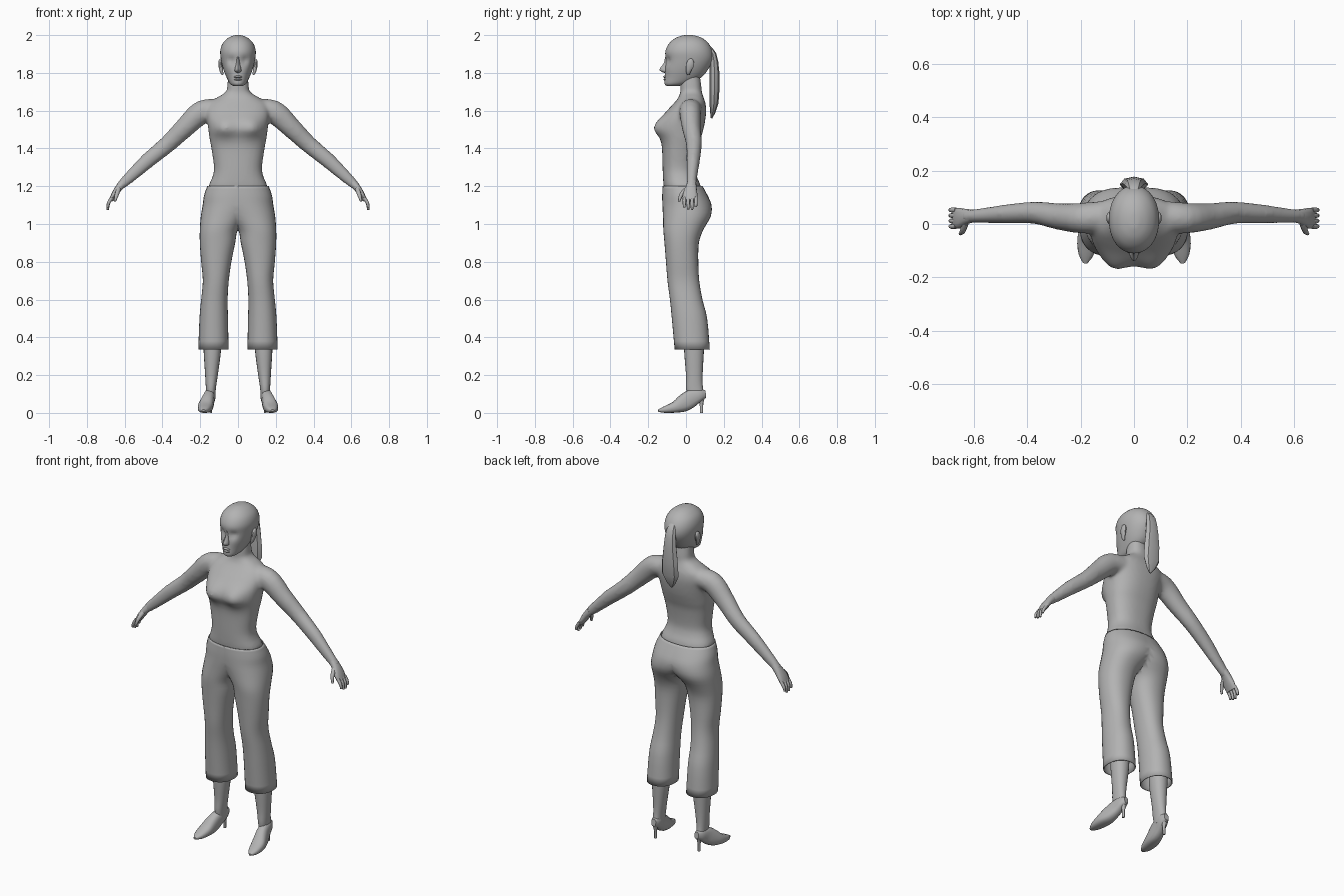
import bpy, bmesh, math
from mathutils import Vector

cube = bpy.data.objects.get("Cube")
if cube:
    bpy.data.objects.remove(cube, do_unlink=True)

grey = bpy.data.materials.new("plain grey")
grey.use_nodes = True
GREY = (0.45, 0.45, 0.45, 1)
grey.diffuse_color = GREY
grey.node_tree.nodes["Principled BSDF"].inputs["Base Color"].default_value = GREY


def spline(rows, steps):
    """Catmull-Rom interpolation between rows of numbers."""
    out = []
    for i in range(len(rows) - 1):
        a, b, c, d = (rows[max(0, min(len(rows) - 1, i + k))] for k in (-1, 0, 1, 2))
        for s in range(steps):
            t = s / steps
            out.append([q + 0.5 * t * (r - p + t * (2 * p - 5 * q + 4 * r - w + t * (3 * (q - r) + w - p)))
                        for p, q, r, w in zip(a, b, c, d)])
    return out + [list(rows[-1])]


def ring(center, u, v, sides, power):
    pts = []
    for i in range(sides):
        c, s = math.cos(math.tau * i / sides), math.sin(math.tau * i / sides)
        pts.append(center + u * math.copysign(abs(c) ** (2 / power), c)
                   + v * math.copysign(abs(s) ** (2 / power), s))
    return pts


def loft(bm, rings, caps=True):
    vs = [[bm.verts.new(p) for p in r] for r in rings]
    n = len(vs[0])
    for a, b in zip(vs, vs[1:]):
        for i in range(n):
            bm.faces.new((a[i], a[(i + 1) % n], b[(i + 1) % n], b[i]))
    if caps:
        bm.faces.new(vs[0][::-1])
        bm.faces.new(vs[-1])


def stack(bm, rows, sides=24, steps=3, power=2.2, caps=True):
    """Level sections: height, x range, y range."""
    rings = []
    for z, x0, x1, y0, y1 in spline(rows, steps):
        rings.append(ring(Vector(((x0 + x1) / 2, (y0 + y1) / 2, z)),
                          Vector(((x1 - x0) / 2, 0, 0)), Vector((0, (y1 - y0) / 2, 0)), sides, power))
    loft(bm, rings, caps)


def even(rows):
    return [(z, -w, w, y0, y1) for z, w, y0, y1 in rows]


def tube(bm, rows, ref, sides=12, steps=3, power=2):
    """Sections along a path: position, radius along ref, radius across."""
    pts = spline(rows, steps)
    mids = [Vector(p[:3]) for p in pts]
    rings = []
    for i, p in enumerate(pts):
        t = (mids[min(i + 1, len(mids) - 1)] - mids[max(i - 1, 0)]).normalized()
        u = (Vector(ref) - t * t.dot(Vector(ref))).normalized()
        rings.append(ring(mids[i], u * p[3], t.cross(u) * p[4], sides, power))
    loft(bm, rings)


def bump(bm, at, push, radius):
    for v in bm.verts:
        d = (v.co - Vector(at)).length / radius
        v.co += Vector(push) * math.exp(-d * d)


def finish(name, bm, mirror=False, angle=50):
    bmesh.ops.recalc_face_normals(bm, faces=bm.faces[:])
    mesh = bpy.data.meshes.new(name)
    bm.to_mesh(mesh)
    bm.free()
    obj = bpy.data.objects.new(name, mesh)
    bpy.context.collection.objects.link(obj)
    mesh.materials.append(grey)
    bpy.ops.object.select_all(action='DESELECT')
    obj.select_set(True)
    bpy.context.view_layer.objects.active = obj
    bpy.ops.object.shade_smooth_by_angle(angle=math.radians(angle))
    if mirror:
        obj.modifiers.new("mirror", 'MIRROR')
    return obj


# Torso, neck and arms, fused into one skin
bm = bmesh.new()
stack(bm, even([
    (1.14, .15, -.105, .08), (1.2, .155, -.118, .078), (1.25, .135, -.122, .058),
    (1.3, .127, -.124, .05), (1.4, .141, -.127, .062), (1.45, .15, -.134, .077),
    (1.5, .157, -.15, .092), (1.55, .164, -.138, .102), (1.6, .168, -.1, .107),
    (1.64, .155, -.064, .103), (1.67, .11, -.04, .093), (1.7, .064, -.03, .084),
    (1.74, .056, -.03, .08), (1.81, .05, -.02, .07)]), sides=40, steps=4, power=2.4)
for s in (1, -1):
    bump(bm, (s * .08, -.155, 1.51), (0, -.03, 0), .058)
for s in (1, -1):
    tube(bm, [(s * .09, .03, 1.61, .06, .05), (s * .19, .022, 1.593, .058, .062),
              (s * .28, .028, 1.512, .05, .054), (s * .37, .042, 1.425, .042, .046),
              (s * .475, .038, 1.338, .036, .041), (s * .56, .032, 1.26, .029, .033),
              (s * .63, .028, 1.195, .025, .022)], (0, 1, 0), sides=16, steps=4)
body = finish("torso_and_arms", bm)
remesh = body.modifiers.new("fuse", 'REMESH')
remesh.mode = 'VOXEL'
remesh.voxel_size = 0.01
remesh.use_smooth_shade = True
soften = body.modifiers.new("soften", 'SMOOTH')
soften.factor = 0.5
soften.iterations = 6

# Hands
bm = bmesh.new()
tube(bm, [(.605, .03, 1.22, .024, .022), (.632, .027, 1.19, .03, .019),
          (.655, .022, 1.155, .039, .016), (.672, .022, 1.125, .037, .011)], (0, 1, 0), power=2.4)
for k, tip in enumerate((1.088, 1.078, 1.075, 1.09)):
    y = -.009 + k * .0205
    tube(bm, [(.667, y, 1.14, .009, .009), (.685, y, 1.112, .009, .009),
              (.69, y, tip, .006, .006)], (0, 1, 0), sides=8)
tube(bm, [(.632, .005, 1.185, .013, .013), (.642, -.025, 1.155, .011, .011),
          (.652, -.037, 1.12, .006, .006)], (1, 0, 0), sides=8)
finish("hands", bm, mirror=True)

# Trousers: one leg cut at the middle, then mirrored
bm = bmesh.new()
stack(bm, [
    (1.2, -.163, .163, -.124, .088), (1.15, -.15, .18, -.126, .115),
    (1.1, -.12, .187, -.125, .135), (1.04, -.06, .197, -.122, .131),
    (.97, 0, .202, -.12, .092), (.9, .015, .202, -.114, .068), (.8, .035, .195, -.106, .065),
    (.7, .049, .186, -.098, .07), (.6, .055, .195, -.085, .087),
    (.5, .053, .204, -.075, .112), (.335, .05, .21, -.06, .126)], sides=32, caps=False)
bmesh.ops.bisect_plane(bm, geom=bm.verts[:] + bm.edges[:] + bm.faces[:],
                       plane_co=(0, 0, 0), plane_no=(1, 0, 0), clear_inner=True)
trousers = finish("trousers", bm, mirror=True)
cloth = trousers.modifiers.new("cloth", 'SOLIDIFY')
cloth.thickness = 0.005
cloth.offset = -1

# Lower legs
bm = bmesh.new()
stack(bm, [(.45, .088, .186, -.012, .1), (.33, .09, .182, -.01, .095), (.2, .107, .174, 0, .088),
           (.13, .117, .17, 0, .09), (.08, .12, .168, .01, .1)], sides=20)
finish("lower_legs", bm, mirror=True)

# Shoes with thin heels
bm = bmesh.new()
tube(bm, [(.183, -.147, .012, .008, .006), (.18, -.115, .017, .028, .017),
          (.174, -.06, .03, .039, .03), (.164, -.015, .05, .036, .045),
          (.153, .03, .078, .03, .046), (.145, .075, .095, .027, .032),
          (.142, .104, .1, .014, .02)], (1, 0, 0), sides=16, power=2.6)
tube(bm, [(.144, .083, .085, .019, .018), (.144, .082, .05, .009, .01),
          (.144, .082, 0, .007, .008)], (1, 0, 0), sides=8)
for v in bm.verts:
    v.co.z = max(v.co.z, 0)
finish("shoes", bm, mirror=True)

# Head with eye hollows, brow and cheeks
bm = bmesh.new()
stack(bm, even([
    (1.73, .022, -.1, -.045), (1.742, .042, -.113, .015), (1.775, .06, -.113, .08),
    (1.82, .078, -.11, .118), (1.87, .09, -.108, .142), (1.915, .094, -.109, .14),
    (1.955, .082, -.09, .12), (1.983, .055, -.058, .088), (1.997, .025, -.022, .05),
    (2, .006, 0, .02)]), sides=40, steps=4, power=2.1)
for s in (1, -1):
    bump(bm, (s * .036, -.1, 1.865), (0, .014, 0), .02)
    bump(bm, (s * .045, -.09, 1.82), (0, -.004, 0), .025)
finish("head", bm)

# Nose and lips
bm = bmesh.new()
stack(bm, even([(1.885, .009, -.11, -.08), (1.85, .011, -.119, -.08), (1.82, .017, -.14, -.08),
                (1.807, .017, -.131, -.08), (1.8, .009, -.113, -.08)]), sides=12, power=1.6)
for z, out in ((1.779, -.121), (1.765, -.119)):
    stack(bm, even([(z + .009, .012, -.111, -.08), (z, .025, out, -.07),
                    (z - .007, .016, -.112, -.08)]), sides=12)
finish("nose_and_lips", bm)

# Ears
bm = bmesh.new()
tube(bm, [(.08, .012, 1.79, .005, .007), (.088, .013, 1.81, .009, .014),
          (.093, .022, 1.845, .011, .022), (.093, .025, 1.868, .008, .014),
          (.092, .025, 1.875, .003, .005)], (1, 0, 0), sides=10)
finish("ears", bm, mirror=True)

# Ponytail
bm = bmesh.new()
tube(bm, [(0, .115, 1.935, .018, .012), (0, .142, 1.9, .03, .018), (0, .151, 1.8, .042, .026),
          (0, .148, 1.64, .054, .024), (0, .135, 1.56, .005, .004)], (1, 0, 0), sides=8, steps=2)
finish("ponytail", bm, angle=35)
